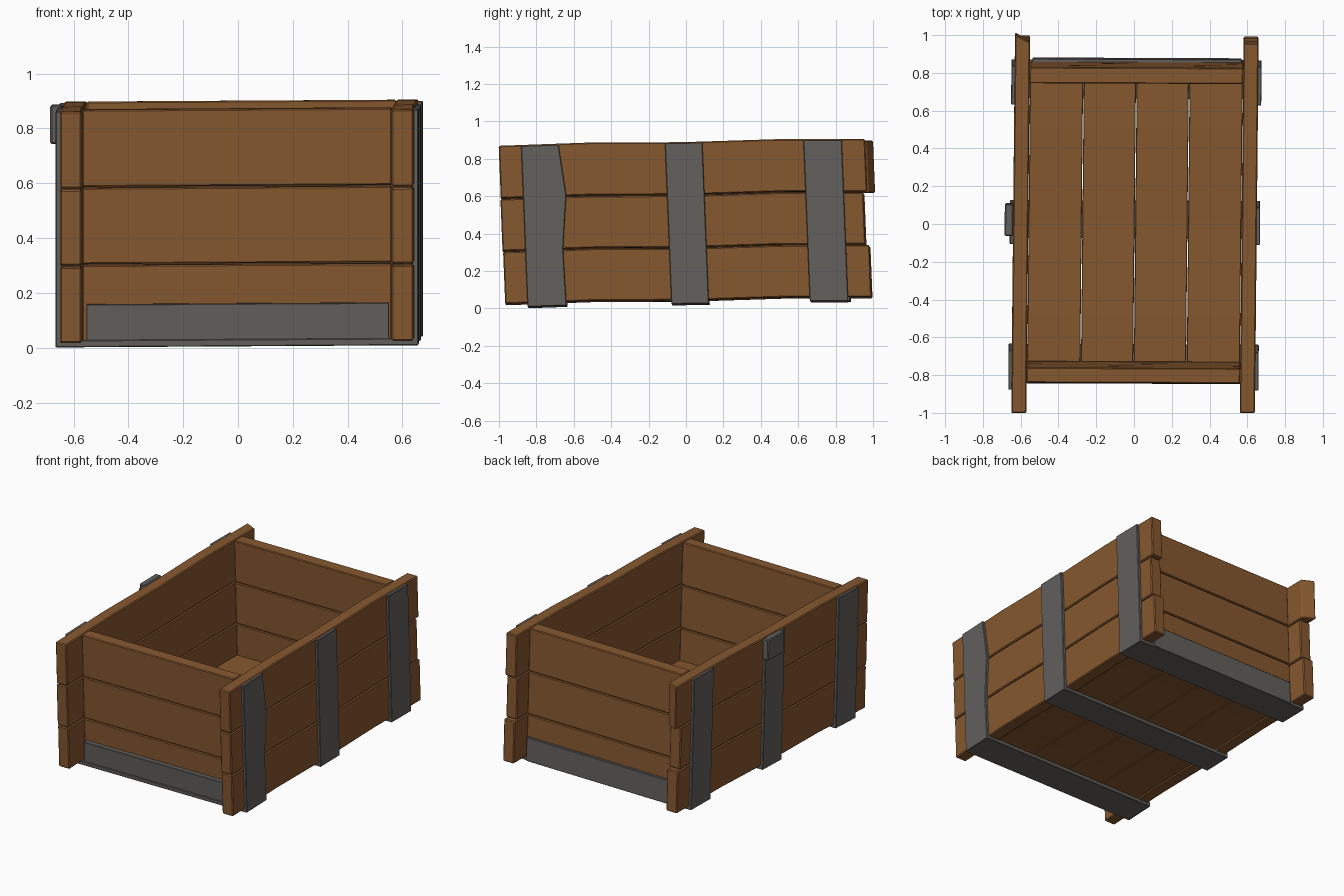
import bpy, bmesh
from mathutils import Vector

if "Cube" in bpy.data.objects:
    bpy.data.objects.remove(bpy.data.objects["Cube"])


def material(name, rgb):
    m = bpy.data.materials.new(name)
    m.diffuse_color = (*rgb, 1)
    m.use_nodes = True
    m.node_tree.nodes["Principled BSDF"].inputs["Base Color"].default_value = m.diffuse_color
    return m


WOOD = material("brown wood", (0.24, 0.098, 0.029))
IRON = material("grey iron", (0.124, 0.118, 0.109))

# hand-made wobble: the crate sags along its length and leans a little
SAG_Y = [-1, -0.5, 0, 0.5, 1]
SAG_Z = [-0.01, 0.008, 0.01, 0.026, 0.027]


def warp(v):
    x, y, z = v
    i = min(3, max(0, int((y + 1) // 0.5)))
    t = (y - SAG_Y[i]) / 0.5
    t = min(1.0, max(0.0, t))
    sag = SAG_Z[i] + t * (SAG_Z[i + 1] - SAG_Z[i])
    return Vector((x + 0.01 * y, y - 0.04 * (z - 0.45) - 0.004 * x, z + sag + 0.006 * x))


def box(name, mat, xs, ys, zs, bevel=0.0, cuts_z=(), tweak=None):
    bm = bmesh.new()
    bmesh.ops.create_cube(bm, size=1)
    lo, hi = Vector((xs[0], ys[0], zs[0])), Vector((xs[1], ys[1], zs[1]))
    for v in bm.verts:
        v.co = Vector([lo[k] + (v.co[k] + 0.5) * (hi[k] - lo[k]) for k in range(3)])
    planes = [((0, c, 0), (0, 1, 0)) for c in SAG_Y[1:4] if ys[0] + 0.15 < c < ys[1] - 0.15]
    planes += [((0, 0, c), (0, 0, 1)) for c in cuts_z]
    for co, no in planes:
        bmesh.ops.bisect_plane(bm, geom=bm.verts[:] + bm.edges[:] + bm.faces[:],
                               plane_co=co, plane_no=no)
    for v in bm.verts:
        if tweak:
            tweak(v.co)
        v.co = warp(v.co)
    me = bpy.data.meshes.new(name)
    bm.to_mesh(me)
    bm.free()
    me.materials.append(mat)
    ob = bpy.data.objects.new(name, me)
    bpy.context.collection.objects.link(ob)
    if bevel:
        mod = ob.modifiers.new("edge wear", 'BEVEL')
        mod.width, mod.segments, mod.limit_method = bevel, 1, 'ANGLE'
    return ob


ROWS = [(0.03, 0.308), (0.312, 0.590), (0.594, 0.875)]


# left top plank is sawn off at a slant at the back
def slant(co):
    if co.y > 0.9 and co.x < -0.6:
        co.y += 0.04


# long side planks, each row a slightly different length
for row, (z0, z1) in enumerate(ROWS):
    back = [0.978, 0.957, 0.977][row]
    front = [-0.981, -0.984, -0.982][row]
    box(f"right_plank_{row}", WOOD, (0.57, 0.65), (front, back), (z0, z1), 0.006)
    box(f"left_plank_{row}", WOOD, (-0.64, -0.56), (front - 0.004, back), (z0, z1), 0.006,
        tweak=slant if row == 2 else None)

# short end planks, set in between the sides
for end, ys in (("front", (-0.825, -0.745)), ("back", (0.76, 0.845))):
    for row, (z0, z1) in enumerate(ROWS):
        box(f"{end}_plank_{row}", WOOD, (-0.56, 0.57), ys, (z0, z1), 0.005)

# floor boards with narrow gaps
edges = [-0.56, -0.275, 0.005, 0.285, 0.57]
for i in range(4):
    box(f"floor_board_{i}", WOOD, (edges[i] + 0.002, edges[i + 1] - 0.002),
        (-0.745, 0.76), (0.035, 0.1), 0.003)


# the first right strap bulges where it was knocked
def dent(co):
    if co.y > -0.7:
        co.y += {31: -0.006, 60: 0.022, 87: -0.008}.get(round(co.z * 100), 0)


# iron straps running up both sides and under the floor
for name, y0, y1 in (("front", -0.862, -0.654), ("middle", -0.093, 0.107), ("back", 0.647, 0.852)):
    box(f"{name}_strap_right", IRON, (0.645, 0.667), (y0, y1), (0.01, 0.87), 0.003,
        (0.31, 0.6), dent if name == "front" else None)
    box(f"{name}_strap_left", IRON, (-0.657, -0.635), (y0, y1), (0.01, 0.87), 0.003)
    box(f"{name}_strap_bottom", IRON, (-0.655, 0.665), (y0, y1), (0.01, 0.036), 0.003)

# iron plates along the foot of each end wall
box("front_foot_plate", IRON, (-0.545, 0.56), (-0.855, -0.82), (0.01, 0.166), 0.003)
box("back_foot_plate", IRON, (-0.545, 0.56), (0.84, 0.862), (0.01, 0.166), 0.003)

# latch on the left middle strap
box("latch", IRON, (-0.685, -0.64), (-0.05, 0.12), (0.738, 0.878), 0.006)
